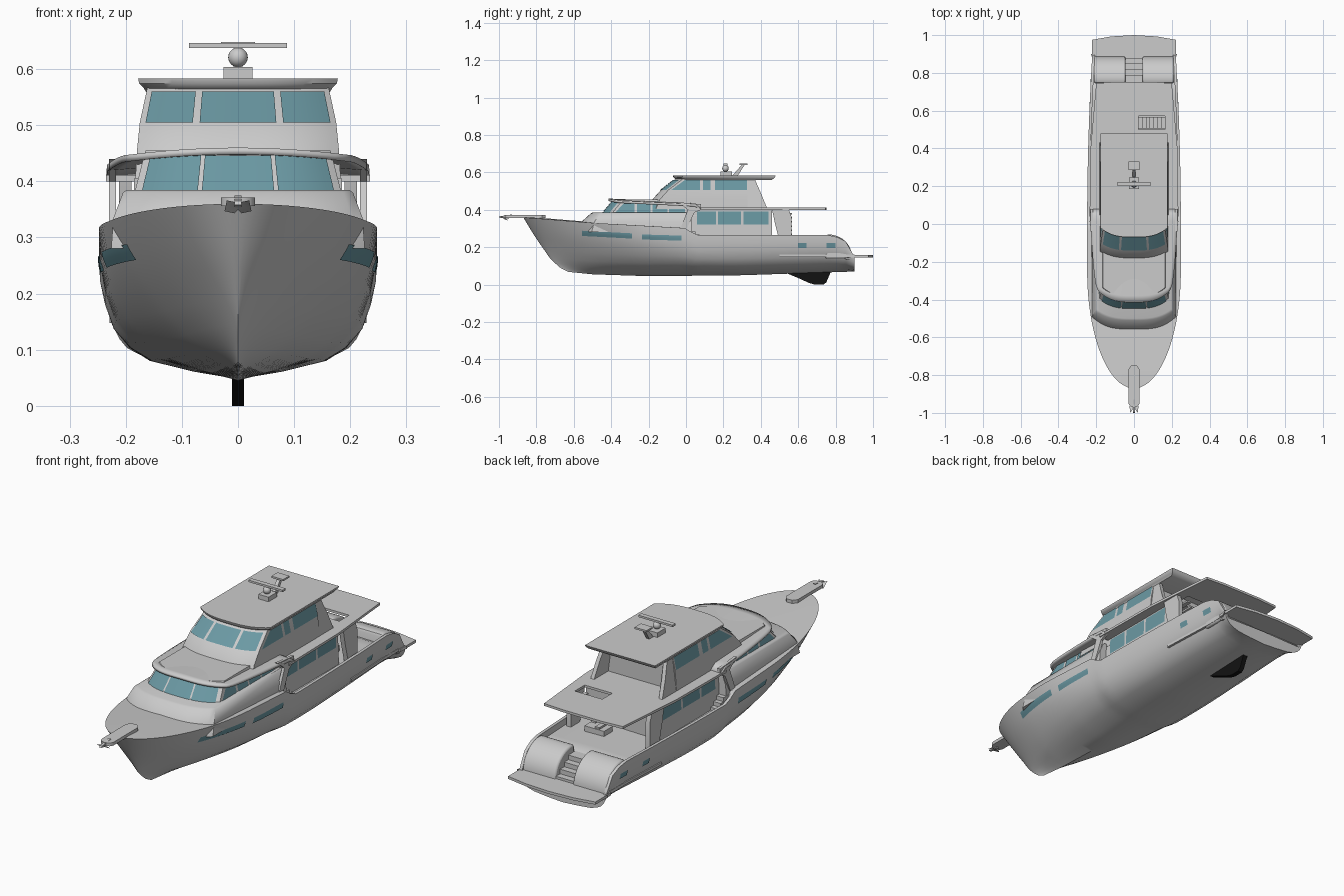
import bpy, bmesh, math

if "Cube" in bpy.data.objects:
    bpy.data.objects.remove(bpy.data.objects["Cube"])


def material(name, r, g, b):
    m = bpy.data.materials.new(name)
    m.diffuse_color = (r, g, b, 1)
    m.use_nodes = True
    m.node_tree.nodes["Principled BSDF"].inputs["Base Color"].default_value = m.diffuse_color
    return m


WHITE = material("white_gelcoat", 0.6, 0.6, 0.6)
GLASS = material("teal_glass", 0.147, 0.32, 0.37)
BLACK = material("black_paint", 0.006, 0.006, 0.006)


def make(name, verts, faces, mat=WHITE, mirror=False, fix=True):
    me = bpy.data.meshes.new(name)
    me.from_pydata(verts, [], faces)
    bm = bmesh.new()
    bm.from_mesh(me)
    bmesh.ops.remove_doubles(bm, verts=bm.verts, dist=1e-5)
    if mirror:
        g = bmesh.ops.duplicate(bm, geom=bm.verts[:] + bm.edges[:] + bm.faces[:])["geom"]
        for v in g:
            if isinstance(v, bmesh.types.BMVert):
                v.co.x = -v.co.x
        bmesh.ops.remove_doubles(bm, verts=bm.verts, dist=1e-5)
    if fix:
        bmesh.ops.recalc_face_normals(bm, faces=bm.faces)
    bm.to_mesh(me)
    bm.free()
    me.materials.append(mat)
    ob = bpy.data.objects.new(name, me)
    bpy.context.collection.objects.link(ob)
    return ob


def prism(name, pts, axis, a, b, mat=WHITE, mirror=False):
    """Extrude a 2D outline: axis x takes (y, z) points, axis z takes (x, y)."""
    n = len(pts)
    vs = [((c, p, q) if axis == "x" else (p, q, c)) for c in (a, b) for p, q in pts]
    fs = [tuple(range(n)), tuple(range(n, 2 * n))]
    fs += [(i, (i + 1) % n, n + (i + 1) % n, n + i) for i in range(n)]
    return make(name, vs, fs, mat, mirror)


def box(name, x0, x1, y0, y1, z0, z1, mat=WHITE, mirror=False):
    return prism(name, [(x0, y0), (x1, y0), (x1, y1), (x0, y1)], "z", z0, z1, mat, mirror)


def grid(name, rows, mat=WHITE, mirror=False, cap=False, fix=True):
    n = len(rows[0])
    vs = [p for r in rows for p in r]
    fs = [(i * n + j, i * n + j + 1, (i + 1) * n + j + 1, (i + 1) * n + j)
          for i in range(len(rows) - 1) for j in range(n - 1)]
    if cap:
        fs.append(tuple((len(rows) - 1) * n + j for j in range(n)))
    return make(name, vs, fs, mat, mirror, fix)


def interp(tab, t):
    if t <= tab[0][0]:
        return tab[0][1]
    for (a, u), (b, v) in zip(tab, tab[1:]):
        if t <= b:
            return u + (v - u) * (t - a) / (b - a)
    return tab[-1][1]


# Hull: rows of (half beam, height fraction, stem y)
ROWS = [(0, 0, -.63), (.085, .06, -.67), (.16, .145, -.70), (.195, .255, -.73),
        (.222, .41, -.76), (.237, .61, -.80), (.246, .80, -.835), (.248, 1, -.87)]
KEEL = [(-.7, .075), (-.5, .055), (-.2, .045), (.3, .05), (.9, .07)]
SHEER = [(-.87, .36), (-.5, .33), (0, .302), (.05, .265), (.74, .265)]
FLOOR = [(-.87, .36), (-.5, .33), (0, .302), (.05, .235), (.74, .235), (.86, .13)]


def sheer(y):
    if y > .74:
        return .15 + .115 * math.sqrt(max(0, 1 - ((y - .74) / .16) ** 2))
    return interp(SHEER, y)


def hull_pt(i, y):
    w, f, ys = ROWS[i]
    s = min(1, max(0, (y - ys) / (.62 + .45 * (1 - f))))
    x = w * (1 - (1 - s) ** 2) ** (1 / (1 + f))
    x *= 1 - .11 * max(0, y / .9) ** 2
    k = interp(KEEL, y)
    return x, k + f * (sheer(y) - k)


stations = []
N = 64
for k in range(N + 1):
    sec = []
    for i, (w, f, ys) in enumerate(ROWS):
        y = ys + (k / N) ** 1.7 * (.9 - ys)
        x, z = hull_pt(i, y)
        sec.append((x, y, z))
    xi = max(0, x - .014)
    fl = interp(FLOOR, y)
    sec += [(xi, y, z), (xi, y, min(z, fl)), (0, y, min(z, fl) + .004 * min(1, xi * 9))]
    stations.append(sec)
grid("hull", stations, mirror=True, cap=True)


def hull_x(y, z):
    return interp(sorted((hull_pt(i, y)[1], hull_pt(i, y)[0]) for i in range(len(ROWS))), z)


# Hull windows follow the hull surface
for nm, y0, y1, za, zb, h in (("bow_window", -.555, -.29, .288, .274, .028),
                              ("mid_window", -.235, -.025, .268, .262, .027),
                              ("stern_port_a", .6, .645, .222, .222, .025),
                              ("stern_port_b", .75, .8, .222, .222, .025)):
    rows = []
    for k in range(13):
        y = y0 + (y1 - y0) * k / 12
        zt = za + (zb - za) * k / 12
        rows.append([(hull_x(y, zt - h * j / 4) + .003, y, zt - h * j / 4) for j in range(5)])
    grid(nm, rows, GLASS, mirror=True)


def tier(name, levels):
    """Deckhouse lofted through (z, front y, back y, half width, front bow)."""
    fr = [j / 12 - 1 for j in range(25)]
    rings = [[(f * w, yf + bow * abs(f) ** 3, z) for f in fr] + [(w, yb, z), (-w, yb, z)]
             for z, yf, yb, w, bow in levels]
    n = len(rings[0])
    vs = [p for r in rings for p in r]
    fs = [(i * n + j, i * n + (j + 1) % n, (i + 1) * n + (j + 1) % n, (i + 1) * n + j)
          for i in range(len(rings) - 1) for j in range(n)]
    fs += [tuple(range(n)), tuple(range(len(vs) - n, len(vs)))]
    make(name, vs, fs)
    return lambda z: [interp([(l[0], l[c]) for l in levels], z) for c in range(1, 5)]


def front_glass(name, at, z0, z1, panes):
    for a, b in panes:
        rows = []
        for z in (z0, z1):
            yf, yb, w, bow = at(z)
            fs = [a + (b - a) * j / 8 for j in range(9)]
            rows.append([(f * w, yf + bow * abs(f) ** 3 - .004, z + .002) for f in fs])
        grid(name, rows, GLASS)


def side_glass(name, at, z0, z1, panes):
    for b0, b1, t0, t1 in panes:
        r = [[(at(z)[2] + .003, y, z) for y in ys] for z, ys in ((z0, (b0, b1)), (z1, (t0, t1)))]
        grid(name, r, GLASS, mirror=True)


# Deckhouses from low to high
tier("trunk_cabin", [(.28, -.575, .03, .226, .07), (.335, -.56, .03, .222, .07),
                     (.38, -.51, .03, .205, .05), (.385, -.50, .03, .198, .05)])
house = tier("forward_house", [(.37, -.455, .08, .187, .05), (.455, -.385, .08, .165, .05)])
front_glass("forward_windshield", house, .381, .444, [(-.93, -.39), (-.35, .35), (.39, .93)])
side_glass("forward_side_window", house, .378, .443,
           [(-.385, -.275, -.325, -.275), (-.262, -.19, -.262, -.19),
            (-.18, -.1, -.18, -.1), (-.09, -.005, -.09, -.005)])
salon = tier("salon", [(.22, .0, .46, .192, 0), (.405, .0, .46, .185, 0)])
side_glass("salon_window", salon, .32, .392,
           [(.06, .16, .06, .16), (.172, .295, .172, .295), (.307, .44, .307, .44)])
pilot = tier("pilothouse", [(.405, -.2, .33, .183, .04), (.455, -.18, .33, .18, .04),
                            (.505, -.135, .33, .175, .04), (.57, -.05, .33, .161, .04)])
front_glass("pilot_windshield", pilot, .503, .558, [(-.94, -.46), (-.39, .39), (.46, .94)])
side_glass("pilot_side_window", pilot, .505, .56,
           [(-.08, .075, -.005, .075), (.09, .13, .09, .13), (.155, .325, .155, .325)])
tier("hardtop", [(.558, -.045, .455, .163, .05), (.566, -.06, .468, .168, .05),
                 (.574, -.068, .476, .176, .05), (.583, -.07, .48, .178, .05)])

# Wing walls behind the pilothouse
make("pilot_wing",
     [(x - d, y, z) for d in (0, .018) for x, y, z in
      ((.183, .32, .405), (.183, .435, .405), (.175, .4, .49), (.161, .365, .57), (.161, .32, .57))],
     [(0, 1, 2, 3, 4), (5, 6, 7, 8, 9)] + [(i, (i + 1) % 5, 5 + (i + 1) % 5, 5 + i) for i in range(5)],
     mirror=True)

# Curved brow roof over the forward house
rows = []
for k in range(15):
    v = k / 14
    w = .19 + .045 * v ** .5
    row = []
    for j in range(25):
        f = j / 12 - 1
        yf = -.415 + .06 * abs(f) ** 3
        row.append((f * w, yf + (.08 - yf) * v, .46 - .012 * f * f - .02 * v - (.018 if k == 14 else 0)))
    rows.append(row)
brow = grid("brow_roof", rows, fix=False)
sol = brow.modifiers.new("thickness", "SOLIDIFY")
sol.thickness = .012
sol.offset = -1

# Upper deck with stair opening
deck = prism("upper_deck", [(-.235, .04), (.235, .04), (.23, .4), (.2, .745), (.1, .752),
                            (-.1, .752), (-.2, .745), (-.23, .4)], "z", .4, .411)
hole = box("stair_hole_cutter", .025, .165, .5, .572, .38, .43)
hole.hide_render = True
hole.hide_viewport = True
cut = deck.modifiers.new("stair_hole", "BOOLEAN")
cut.object = hole
cut.solver = "EXACT"
for k in range(7):
    x = .145 - .02 * k
    box("deck_stair", x - .002, x + .02, .505, .567, .375 - .022 * k, .383 - .022 * k)
box("stair_base", .02, .12, .505, .567, .23, .262)

# Braces, aft buttresses, side steps
prism("side_brace", [(.08, .43), (.08, .4), (.045, .385), (.005, .3), (-.03, .3), (.01, .4), (-.04, .44)],
      "x", .217, .23, mirror=True)
prism("aft_buttress", [(.46, .402), (.55, .402), (.565, .36), (.565, .23), (.5, .23), (.475, .33)],
      "x", .19, .212, mirror=True)
for k in range(3):
    box("side_step", .19, .226, .0, .05 + .022 * k, .23, .285 - .018 * k, mirror=True)

# Rounded stern quarters and centre stairs
arc = [(.762 + .125 * math.sin(a), .15 + .118 * math.cos(a))
       for a in [i * math.pi / 24 for i in range(13)]]
quarter = prism("stern_quarter", [(.745, .14), (.745, .255), (.75, .264)] + arc + [(.887, .14)],
                "x", .045, .212, mirror=True)
bev = quarter.modifiers.new("soft_edge", "BEVEL")
bev.width = .008
bev.segments = 2
bev.limit_method = "ANGLE"
bev.angle_limit = .9
for k in range(4):
    box("stern_stair", -.046, .046, .74, .79 + .03 * k, .13, .232 - .021 * k)

# Swim platform and rub rails
prism("swim_platform", [(-.222, .86), (.222, .86), (.222, .975), (.12, .993), (0, 1),
                        (-.12, .993), (-.222, .975)], "z", .146, .158)
rows = []
for k in range(13):
    y = .5 + .4 * k / 12
    x = hull_x(y, .15)
    rows.append([(x - .004, y, .162), (x + .008, y, .16), (x + .008, y, .148), (x - .004, y, .146)])
grid("rub_rail", rows, mirror=True)

# Rudder skeg
prism("rudder", [(.54, .06), (.6, .035), (.66, .008), (.69, 0), (.735, 0), (.75, .012), (.775, .07), (.6, .075)],
      "x", -.011, .011, BLACK)

# Bow pulpit and anchor
tip = [(.03 * math.cos(a), -.945 + .025 * math.sin(a)) for a in [-i * math.pi / 8 for i in range(9)]]
prism("bow_pulpit", tip + [(-.03, -.77), (-.015, -.75), (.015, -.75), (.03, -.77)], "z", .356, .371)
prism("anchor_shank", [(-.93, .375), (-.995, .365), (-1, .358), (-.95, .352)], "x", -.006, .006)
make("anchor_fluke", [(0, -.975, .362), (.02, -.998, .366), (.024, -.965, .347), (.006, -.95, .343), (0, -.96, .35)],
     [(0, 1, 2), (0, 2, 3, 4)], mirror=True)

# Radar and signal mast
box("radar_base", -.026, .026, .185, .245, .58, .604)
box("radar_bar", -.087, .087, .2, .222, .638, .647)
bm = bmesh.new()
bmesh.ops.create_uvsphere(bm, u_segments=20, v_segments=12, radius=.0175)
me = bpy.data.meshes.new("radar_ball")
bm.to_mesh(me)
bm.free()
me.materials.append(WHITE)
ball = bpy.data.objects.new("radar_ball", me)
ball.location = (0, .211, .621)
bpy.context.collection.objects.link(ball)
prism("signal_mast", [(.245, .58), (.275, .58), (.315, .642), (.3, .642)], "x", -.008, .008)
box("mast_head", -.03, .03, .285, .33, .64, .648)

# Smooth shading with sharp edges kept
bpy.ops.object.select_all(action="DESELECT")
for ob in bpy.context.collection.objects:
    if ob is not hole:
        ob.select_set(True)
        bpy.context.view_layer.objects.active = ob
bpy.ops.object.shade_smooth_by_angle(angle=math.radians(35))
